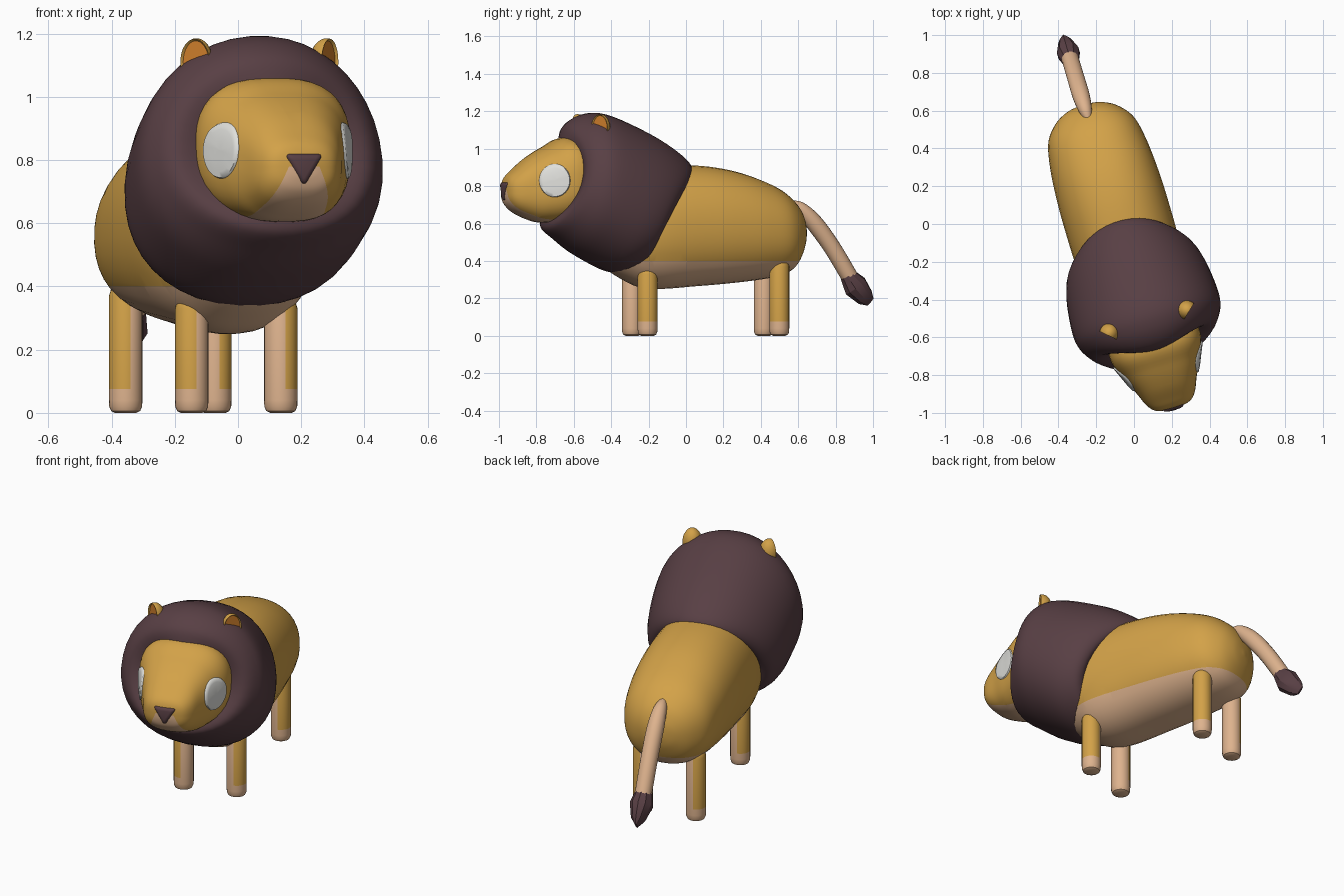
import bpy, bmesh, math
from mathutils import Matrix, Vector
from mathutils.bvhtree import BVHTree

if "Cube" in bpy.data.objects:
    bpy.data.objects.remove(bpy.data.objects["Cube"])

# Everything is built facing -y, then turned by the pose below
POSE = Matrix.Translation((-0.11, 0.105, 0)) @ Matrix.Rotation(math.radians(16.5), 4, 'Z')


def material(name, rgb):
    m = bpy.data.materials.new(name)
    m.diffuse_color = (*rgb, 1)
    m.use_nodes = True
    m.node_tree.nodes["Principled BSDF"].inputs["Base Color"].default_value = m.diffuse_color
    return m


GOLD = material("gold fur", (0.65, 0.36, 0.065))
TAN = material("pale tan fur", (0.73, 0.45, 0.27))
BROWN = material("dark brown hair", (0.098, 0.050, 0.058))
WHITE = material("eye white", (0.74, 0.74, 0.71))
ORANGE = material("inner ear orange", (0.62, 0.21, 0.025))


def finish(name, bm, mats, angle=40, fix=True):
    if fix:
        bmesh.ops.recalc_face_normals(bm, faces=bm.faces)
    bm.transform(POSE)
    me = bpy.data.meshes.new(name)
    bm.to_mesh(me)
    bm.free()
    for m in mats:
        me.materials.append(m)
    ob = bpy.data.objects.new(name, me)
    bpy.context.collection.objects.link(ob)
    bpy.ops.object.select_all(action='DESELECT')
    bpy.context.view_layer.objects.active = ob
    ob.select_set(True)
    bpy.ops.object.shade_smooth_by_angle(angle=math.radians(angle))
    return ob


def smooth_rings(rings, steps):
    """Catmull-Rom interpolation of the ring parameters."""
    out = []
    for i in range(len(rings) - 1):
        p = [rings[max(0, min(len(rings) - 1, i + k))] for k in (-1, 0, 1, 2)]
        for s in range(steps):
            t = s / steps
            out.append([0.5 * (2 * b + (c - a) * t + (2 * a - 5 * b + 4 * c - d) * t * t
                        + (3 * b - a - 3 * c + d) * t ** 3) for a, b, c, d in zip(*p)])
    return out + [list(rings[-1])]


def loft(rings, power=1.0, egg=0.0, n=40, steps=6):
    """Rings: y and z of the top, y and z of the bottom, half width, sideways bow."""
    bm = bmesh.new()
    rows = []
    for yt, zt, yb, zb, w, bow in smooth_rings(rings, steps):
        row = []
        for k in range(n):
            a = 2 * math.pi * (k + 0.5) / n
            c, s = math.cos(a), math.sin(a)
            ce = math.copysign(abs(c) ** power, c)
            se = math.copysign(abs(s) ** power, s)
            row.append(bm.verts.new((w * ce * (1 - egg * se),
                                     (yt + yb) / 2 + (yt - yb) / 2 * se + bow * c * c,
                                     (zt + zb) / 2 + (zt - zb) / 2 * se)))
        rows.append(row)
    for r, q in zip(rows, rows[1:]):
        for k in range(n):
            bm.faces.new((r[k], r[(k + 1) % n], q[(k + 1) % n], q[k]))
    bm.faces.new(rows[0])
    bm.faces.new(rows[-1])
    return bm


def cut(bm, co, no):
    bmesh.ops.bisect_plane(bm, geom=bm.verts[:] + bm.edges[:] + bm.faces[:],
                           plane_co=co, plane_no=no)


# Body with a pale belly
bm = loft([(-.60, .62, -.60, .60, .02, 0), (-.56, .75, -.58, .40, .17, 0),
           (-.42, .86, -.44, .29, .25, 0), (-.27, .91, -.30, .25, .28, 0),
           (-.05, .91, -.05, .265, .285, 0), (.13, .885, .13, .28, .28, 0),
           (.28, .84, .30, .30, .265, 0), (.41, .78, .42, .325, .235, 0),
           (.50, .70, .49, .37, .17, 0), (.54, .62, .535, .46, .09, 0),
           (.55, .55, .55, .53, .01, 0)], power=0.9)
cut(bm, (0, 0, .40), (0, 0, 1))
for f in bm.faces:
    f.material_index = int(f.calc_center_median().z < .40)
finish("body", bm, [GOLD, TAN])

# Mane: a thick collar closing onto the face
bm = loft([(-.13, .82, -.36, .48, .24, -.05), (-.09, .90, -.38, .38, .30, -.05),
           (-.16, .98, -.43, .345, .35, -.03), (-.32, 1.08, -.55, .345, .385, 0),
           (-.55, 1.18, -.72, .43, .40, .02), (-.68, 1.185, -.83, .51, .37, .05),
           (-.78, 1.125, -.90, .57, .31, .08), (-.81, 1.03, -.90, .63, .21, .10)],
          power=0.95, egg=0.08)
finish("mane", bm, [BROWN], 60)

# Head with a pale chin
bm = loft([(-.60, 1.0, -.60, .65, .22, 0), (-.78, 1.06, -.78, .61, .25, 0),
           (-.90, 1.01, -.92, .605, .207, 0), (-1.0, .95, -1.0, .625, .165, 0),
           (-1.07, .89, -1.07, .66, .135, 0), (-1.11, .85, -1.11, .70, .10, 0),
           (-1.125, .81, -1.125, .74, .05, 0), (-1.127, .78, -1.127, .77, .005, 0)], power=0.75)
cut(bm, (0, 0, .78), (0, 0, 1))
for sx in (1, -1):
    cut(bm, (sx * .05, 0, .78), (sx * .16, 0, .07))
for f in bm.faces:
    c = f.calc_center_median()
    f.material_index = int(c.z < .78 and abs(c.x) < .05 + (.78 - c.z) * .4375)
head_tree = BVHTree.FromBMesh(bm)
finish("head", bm, [GOLD, TAN])

# Eyes: thin discs laid on the sides of the head
for side, sx in (("left", -1), ("right", 1)):
    normal = Vector((sx * math.cos(math.radians(20)), -math.sin(math.radians(20)), 0))
    across = Vector((0, 0, 1)).cross(normal)
    bm = bmesh.new()
    rows = []
    for r in (0.05, .25, .5, .75, .95, 1.0):
        row = []
        for k in range(32):
            a = 2 * math.pi * k / 32
            p = Vector((sx * .20, -.90, .83)) + across * (.085 * r * math.cos(a)) \
                + Vector((0, 0, .09 * r * math.sin(a)))
            hit = head_tree.ray_cast(p + normal * .3, -normal)[0] or p
            row.append(bm.verts.new(hit + normal * (.007 if r < 1 else -.002)))
        rows.append(row)
    for p, q in zip(rows, rows[1:]):
        for k in range(32):
            bm.faces.new((p[k], q[k], q[(k + 1) % 32], p[(k + 1) % 32]))
    bm.faces.new(rows[0])
    finish(side + "_eye", bm, [WHITE], 60, fix=False)

# Nose: rounded triangle pointing down
bm = bmesh.new()
front = [bm.verts.new(v) for v in ((-.066, -1.135, .82), (.066, -1.135, .82), (0, -1.14, .715))]
back = [bm.verts.new((v.co.x, -1.06, v.co.z)) for v in front]
bm.faces.new(front)
bm.faces.new(back[::-1])
for k in range(3):
    bm.faces.new((front[k], back[k], back[(k + 1) % 3], front[(k + 1) % 3]))
bmesh.ops.bevel(bm, geom=bm.edges[:], offset=.018, segments=3, profile=.5, affect='EDGES')
finish("nose", bm, [BROWN], 50)

# Ears: egg shapes sliced flat, with an orange inside
for side, sx in (("left", -1), ("right", 1)):
    bm = bmesh.new()
    bmesh.ops.create_uvsphere(bm, u_segments=24, v_segments=16, radius=1)
    bmesh.ops.scale(bm, vec=(.052, .055, .075), verts=bm.verts)
    res = bmesh.ops.bisect_plane(bm, geom=bm.verts[:] + bm.edges[:] + bm.faces[:],
                                 plane_co=(0, -.012, 0), plane_no=(0, -1, 0), clear_outer=True)
    edges = [e for e in res['geom_cut'] if isinstance(e, bmesh.types.BMEdge)]
    flat = bmesh.ops.contextual_create(bm, geom=edges)['faces']
    bmesh.ops.recalc_face_normals(bm, faces=bm.faces)
    bmesh.ops.inset_region(bm, faces=flat, thickness=.006, depth=-.008)
    for f in flat:
        f.material_index = 1
    bm.transform(Matrix.Translation((sx * .215, -.65, 1.11))
                 @ Matrix.Rotation(sx * math.radians(42), 4, 'Z'))
    finish(side + "_ear", bm, [GOLD, ORANGE], 40, fix=False)

# Legs: rounded posts, gold outside, pale inside and at the foot
for end, y, h in (("front", -.3675, .37), ("back", .3675, .41)):
    for side, sx in (("left", -1), ("right", 1)):
        bm = bmesh.new()
        profile = ((.034, 0), (.046, .006), (.052, .02), (.053, .04), (.053, .075),
                   (.053, h - .04), (.045, h - .015), (.025, h))
        rows = [[bm.verts.new((sx * .147 + r * math.sin(2 * math.pi * k / 24),
                               y + r * math.cos(2 * math.pi * k / 24), z))
                 for k in range(24)] for r, z in profile]
        for p, q in zip(rows, rows[1:]):
            for k in range(24):
                bm.faces.new((p[k], p[(k + 1) % 24], q[(k + 1) % 24], q[k]))
        bm.faces.new(rows[0])
        bm.faces.new(rows[-1])
        for f in bm.faces:
            c = f.calc_center_median()
            f.material_index = int(c.z < .075 or sx * c.x < .147)
        finish(end + "_" + side + "_leg", bm, [GOLD, TAN])


# Tail and its tuft, swept along a drooping path
def sweep(path):
    rings = []
    for i, (y, z, r, w) in enumerate(path):
        a, b = path[max(0, i - 1)], path[min(len(path) - 1, i + 1)]
        d = Vector((b[0] - a[0], b[1] - a[1])).normalized()
        rings.append((y - d.y * r, z + d.x * r, y + d.y * r, z - d.x * r, w, 0))
    return rings


tail = sweep([(.46, .71, .015, .015), (.52, .685, .035, .035), (.60, .61, .046, .046),
              (.70, .48, .046, .046), (.80, .32, .045, .045), (.83, .27, .04, .04)])
finish("tail", loft(tail, n=20, steps=4), [TAN])
tuft = sweep([(.79, .325, .044, .044), (.835, .265, .068, .062),
              (.89, .205, .05, .038), (.92, .18, .025, .006)])
finish("tail_tuft", loft(tuft, n=10, steps=1), [BROWN], 30)
